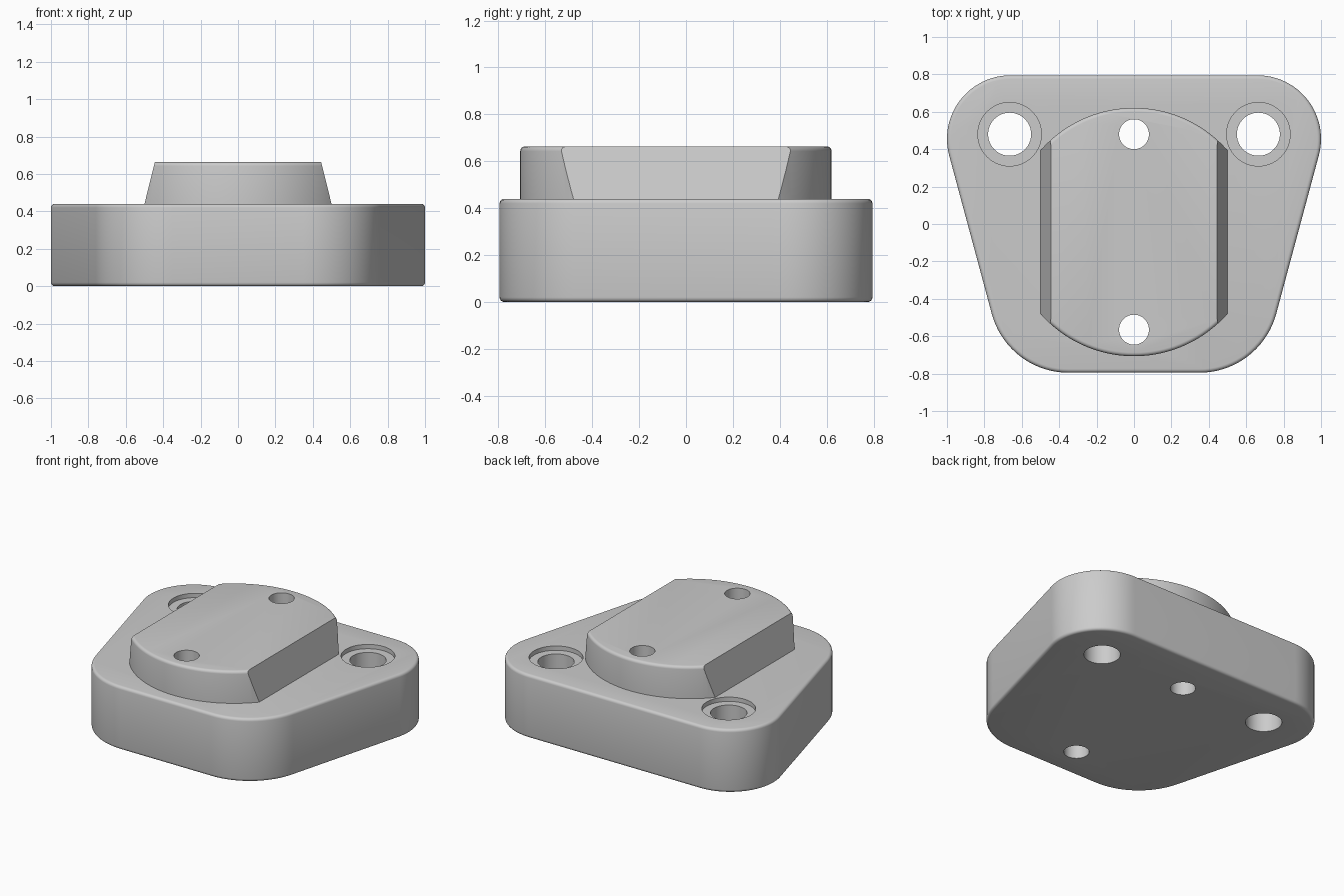
import bpy, bmesh, math

if "Cube" in bpy.data.objects:
    bpy.data.objects.remove(bpy.data.objects["Cube"])

BASE_TOP, BOSS_TOP = 0.44, 0.663
grey = bpy.data.materials.new("plain grey")
grey.diffuse_color = (0.6, 0.6, 0.6, 1)
grey.use_nodes = True
grey.node_tree.nodes["Principled BSDF"].inputs["Base Color"].default_value = grey.diffuse_color


def arc(cx, cy, r, start, end, n):
    """Points along an arc, angles in degrees."""
    angles = [math.radians(start + (end - start) * i / n) for i in range(n + 1)]
    return [(cx + r * math.cos(a), cy + r * math.sin(a)) for a in angles]


def circle(cx, cy, r, n=64):
    return arc(cx, cy, r, 0, 360, n)[:-1]


def prism(name, outline, z0, z1, rounded=(), radius=0.02):
    """Upright prism; rims at the heights in `rounded` get a small fillet."""
    bm = bmesh.new()
    face = bm.faces.new([bm.verts.new((x, y, z0)) for x, y in outline])
    top = bmesh.ops.extrude_face_region(bm, geom=[face])["geom"]
    for v in top:
        if isinstance(v, bmesh.types.BMVert):
            v.co.z = z1
    bmesh.ops.recalc_face_normals(bm, faces=bm.faces)
    rims = [e for e in bm.edges
            if any(all(abs(v.co.z - z) < 1e-5 for v in e.verts) for z in rounded)]
    if rims:
        bmesh.ops.bevel(bm, geom=rims, offset=radius, offset_type='OFFSET',
                        segments=4, profile=0.5, affect='EDGES')
    mesh = bpy.data.meshes.new(name)
    bm.to_mesh(mesh)
    bm.free()
    obj = bpy.data.objects.new(name, mesh)
    bpy.context.collection.objects.link(obj)
    mesh.materials.append(grey)
    return obj


def combine(obj, cutter, operation='DIFFERENCE'):
    """Apply a boolean and remove the cutter."""
    mod = obj.modifiers.new("cut", 'BOOLEAN')
    mod.operation, mod.object, mod.solver = operation, cutter, 'EXACT'
    bpy.context.view_layer.update()
    deps = bpy.context.evaluated_depsgraph_get()
    mesh = bpy.data.meshes.new_from_object(obj.evaluated_get(deps))
    obj.modifiers.clear()
    obj.data = mesh
    bpy.data.objects.remove(cutter)


# Base plate: tapered outline with large rounded corners
right = arc(0.35, -0.37, 0.425, -90, -15, 18) + arc(0.66, 0.455, 0.34, -15, 90, 24)
left = [(-x, y) for x, y in reversed(right)]
base = prism("base_plate", right + left, 0, BASE_TOP, rounded=(0, BASE_TOP))

# Boss: round block trimmed by two sloping side planes
boss = prism("raised_boss", circle(0, -0.043, 0.664, 128), BASE_TOP, BOSS_TOP,
             rounded=(BOSS_TOP,))
wedge = prism("wedge", [(-1, -1), (1, -1), (1, 1), (-1, 1)], 0.3, 0.8)
for v in wedge.data.vertices:
    half = 0.5 - (v.co.z - BASE_TOP) * 0.055 / (BOSS_TOP - BASE_TOP)
    v.co.x = math.copysign(half, v.co.x)
combine(boss, wedge, 'INTERSECT')

# Mounting holes with shallow counterbores
for x in (-0.665, 0.665):
    combine(base, prism("hole", circle(x, 0.48, 0.115), -0.1, 0.6))
    combine(base, prism("counterbore", circle(x, 0.48, 0.17), BASE_TOP - 0.03, 0.6))

# Small holes through boss and base
for y in (0.48, -0.565):
    for part in (base, boss):
        combine(part, prism("pin_hole", circle(0, y, 0.08, 48), -0.1, 0.8))

# Smooth shading with crisp edges
bpy.ops.object.select_all(action='DESELECT')
for part in (base, boss):
    part.select_set(True)
bpy.context.view_layer.objects.active = base
bpy.ops.object.shade_smooth_by_angle(angle=math.radians(30))
